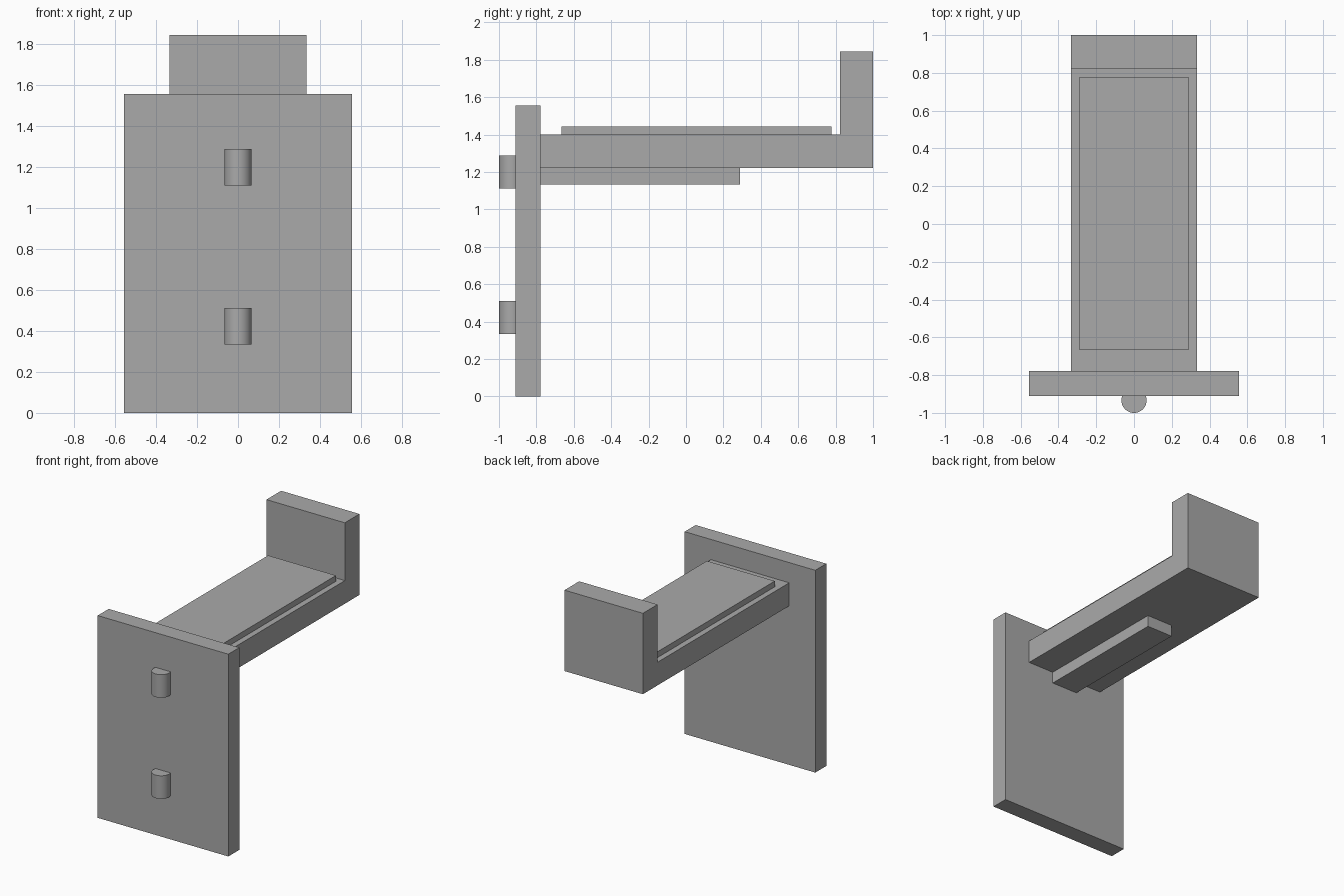
import bpy
import bmesh
from mathutils import Matrix, Vector

cube = bpy.data.objects.get("Cube")
if cube:
    bpy.data.objects.remove(cube, do_unlink=True)

U = 2 / 90  # design grid: the whole length is 90 units
Y0 = -45    # front end of the pegs

grey = bpy.data.materials.new("plain_grey")
grey.use_nodes = True
colour = (0.4, 0.4, 0.4, 1)
grey.diffuse_color = colour
grey.node_tree.nodes["Principled BSDF"].inputs["Base Color"].default_value = colour


def add_object(name, bm):
    bmesh.ops.recalc_face_normals(bm, faces=bm.faces)
    mesh = bpy.data.meshes.new(name)
    bm.to_mesh(mesh)
    bm.free()
    mesh.materials.append(grey)
    obj = bpy.data.objects.new(name, mesh)
    bpy.context.collection.objects.link(obj)
    return obj


def extrude_profile(name, width, profile):
    """Extrude a (y, z) side profile across x, centred."""
    bm = bmesh.new()
    verts = [bm.verts.new((-width / 2 * U, (y + Y0) * U, z * U)) for y, z in profile]
    face = bm.faces.new(verts)
    moved = bmesh.ops.extrude_face_region(bm, geom=[face])["geom"]
    bmesh.ops.translate(bm, vec=(width * U, 0, 0),
                        verts=[g for g in moved if isinstance(g, bmesh.types.BMVert)])
    return add_object(name, bm)


def box(name, width, y0, y1, z0, z1):
    return extrude_profile(name, width, [(y0, z0), (y1, z0), (y1, z1), (y0, z1)])


def peg(name, z):
    """Upright round peg partly sunk into the plate."""
    bm = bmesh.new()
    place = Matrix.Translation(Vector((0, 3 + Y0, z)) * U)
    bmesh.ops.create_cone(bm, cap_ends=True, segments=48, radius1=3 * U,
                          radius2=3 * U, depth=8 * U, matrix=place)
    obj = add_object(name, bm)
    bpy.ops.object.select_all(action="DESELECT")
    obj.select_set(True)
    bpy.context.view_layer.objects.active = obj
    bpy.ops.object.shade_smooth_by_angle()


# Upright mounting plate
box("mounting_plate", 50, 4, 10, 0, 70)

# Arm with upturned end lip
extrude_profile("arm_with_lip", 30,
                [(10, 55), (90, 55), (90, 83), (82, 83), (82, 63), (10, 63)])

# Raised pad on the arm and stiffening rib below it
box("top_pad", 26, 15, 80, 63, 65)
box("under_rib", 10, 10, 58, 51, 55)

# Locating pegs on the front of the plate
peg("lower_peg", 19)
peg("upper_peg", 54)
